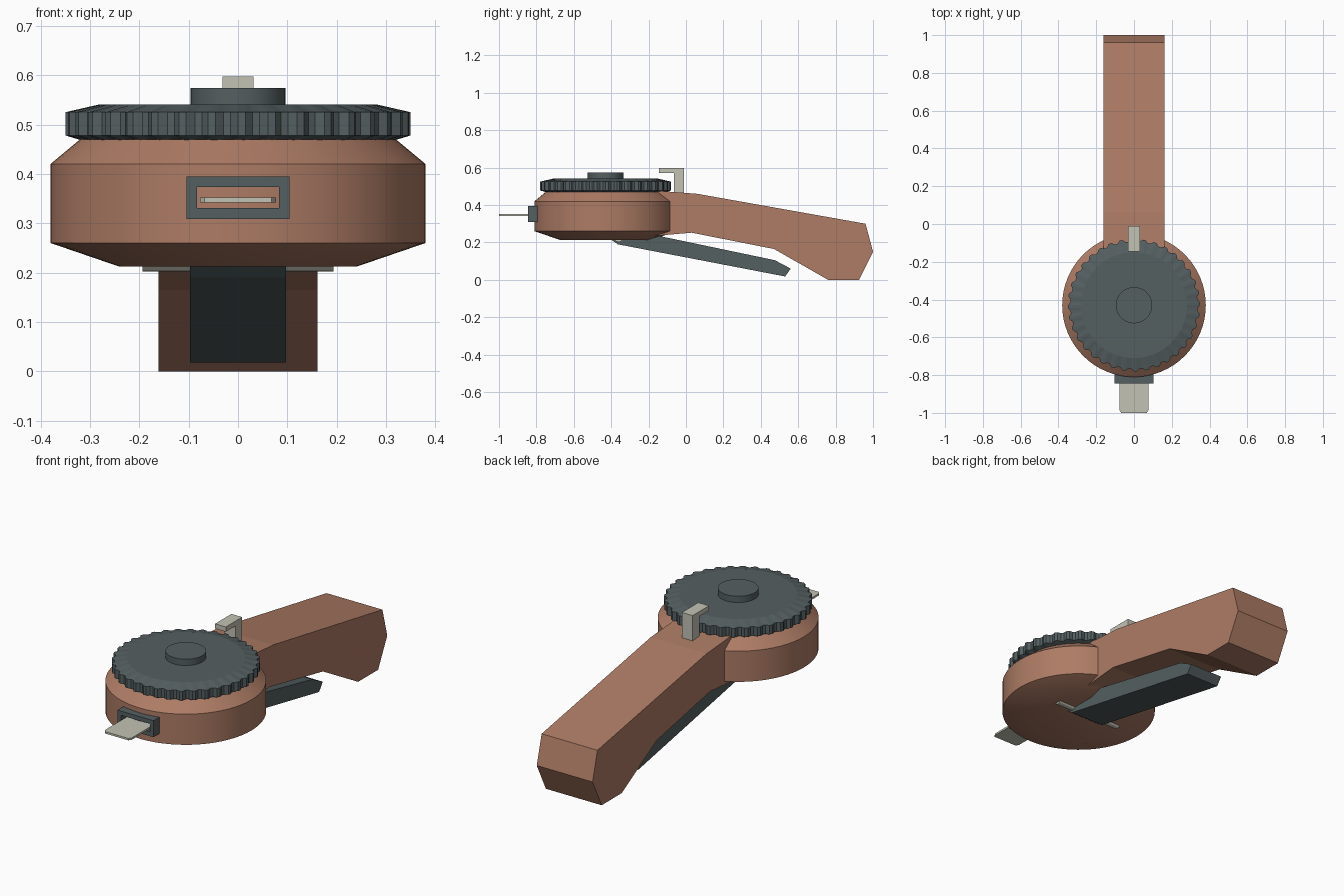
import bpy, bmesh
from math import sin, cos, pi, radians

if "Cube" in bpy.data.objects:
    bpy.data.objects.remove(bpy.data.objects["Cube"])

def material(name, rgb):
    m = bpy.data.materials.new(name)
    m.diffuse_color = (*rgb, 1)
    m.use_nodes = True
    m.node_tree.nodes["Principled BSDF"].inputs["Base Color"].default_value = m.diffuse_color
    return m

CLAY = material("clay_plastic", (0.42, 0.20, 0.13))
DARK = material("dark_plastic", (0.09, 0.115, 0.12))
PALE = material("pale_plastic", (0.55, 0.54, 0.46))
CY = -0.43  # y of the round housing's axis

def finish(name, bm, mat, smooth=False):
    bmesh.ops.recalc_face_normals(bm, faces=bm.faces)
    me = bpy.data.meshes.new(name)
    bm.to_mesh(me)
    bm.free()
    me.materials.append(mat)
    ob = bpy.data.objects.new(name, me)
    bpy.context.collection.objects.link(ob)
    if smooth:
        bpy.ops.object.select_all(action='DESELECT')
        ob.select_set(True)
        bpy.context.view_layer.objects.active = ob
        bpy.ops.object.shade_smooth_by_angle(angle=radians(20))
    return ob

def bridge_rings(bm, rings):
    """Join rings of vertices into a closed, capped shell."""
    n = len(rings[0])
    for a, b in zip(rings, rings[1:]):
        for i in range(n):
            j = (i + 1) % n
            bm.faces.new((a[i], a[j], b[j], b[i]))
    bm.faces.new(rings[0])
    bm.faces.new(rings[-1])

def lathe(name, profile, mat, n, smooth=True, grip=lambda i: 0.0):
    """Profile of (radius, z, grip amount) turned about the housing axis."""
    bm = bmesh.new()
    rings = []
    for r, z, g in profile:
        ring = []
        for i in range(n):
            a = 2 * pi * i / n
            rr = r - g * grip(i)
            ring.append(bm.verts.new((rr * cos(a), CY + rr * sin(a), z)))
        rings.append(ring)
    bridge_rings(bm, rings)
    return finish(name, bm, mat, smooth)

def extrude_x(name, yz, half, mat):
    bm = bmesh.new()
    bridge_rings(bm, [[bm.verts.new((x, y, z)) for y, z in yz] for x in (-half, half)])
    return finish(name, bm, mat)

# Round housing
lathe("housing", [(0.24, 0.212, 0), (0.38, 0.26, 0), (0.38, 0.42, 0), (0.32, 0.47, 0)], CLAY, 64)

# Dial with notched grip edge, and its hub
lathe("dial", [(0.32, 0.469, 1), (0.35, 0.478, 1), (0.35, 0.525, 1), (0.28, 0.541, 0)],
      DARK, 144, False, lambda i: 0.013 if i % 4 > 1 else 0.0)
lathe("dial_hub", [(0.096, 0.53, 0), (0.096, 0.574, 0)], DARK, 40)

# Handle and squeeze lever
extrude_x("handle", [(-0.18, 0.478), (0.06, 0.46), (0.96, 0.30), (1.0, 0.15), (0.925, 0.0),
                     (0.76, 0.0), (0.47, 0.165), (0.03, 0.252), (-0.20, 0.232)], 0.161, CLAY)
extrude_x("squeeze_lever", [(-0.41, 0.222), (-0.17, 0.24), (0.475, 0.105), (0.56, 0.06),
                            (0.53, 0.018), (-0.365, 0.19)], 0.097, DARK)

# Lever pivot pin, mostly sunk in the housing
extrude_x("lever_pin", [(-0.36 + 0.024 * cos(k * pi / 6), 0.226 + 0.024 * sin(k * pi / 6))
                        for k in range(12)], 0.194, PALE)

# Cutter tab behind the dial
extrude_x("cutter_tab", [(-0.145, 0.597), (-0.01, 0.597), (-0.01, 0.44), (-0.065, 0.44),
                         (-0.065, 0.572), (-0.145, 0.572)], 0.031, PALE)

# Tape exit frame: outer and inner rectangles joined front and back
bm = bmesh.new()
def rect(w, z0, z1, y):
    return [bm.verts.new((x, y, z)) for x, z in ((-w, z0), (w, z0), (w, z1), (-w, z1))]
loops = [rect(0.104, 0.309, 0.395, -0.845), rect(0.104, 0.309, 0.395, -0.78),
         rect(0.083, 0.331, 0.373, -0.78), rect(0.083, 0.331, 0.373, -0.845)]
for a, b in zip(loops, loops[1:] + loops[:1]):
    for i in range(4):
        j = (i + 1) % 4
        bm.faces.new((a[i], a[j], b[j], b[i]))
finish("tape_exit_frame", bm, DARK)

# Tape strip with clipped corners
outline = [(-0.077, -0.78), (-0.077, -0.985), (-0.068, -1.0),
           (0.068, -1.0), (0.077, -0.985), (0.077, -0.78)]
bm = bmesh.new()
bridge_rings(bm, [[bm.verts.new((x, y, z)) for x, y in outline] for z in (0.342, 0.352)])
finish("tape_strip", bm, PALE)
